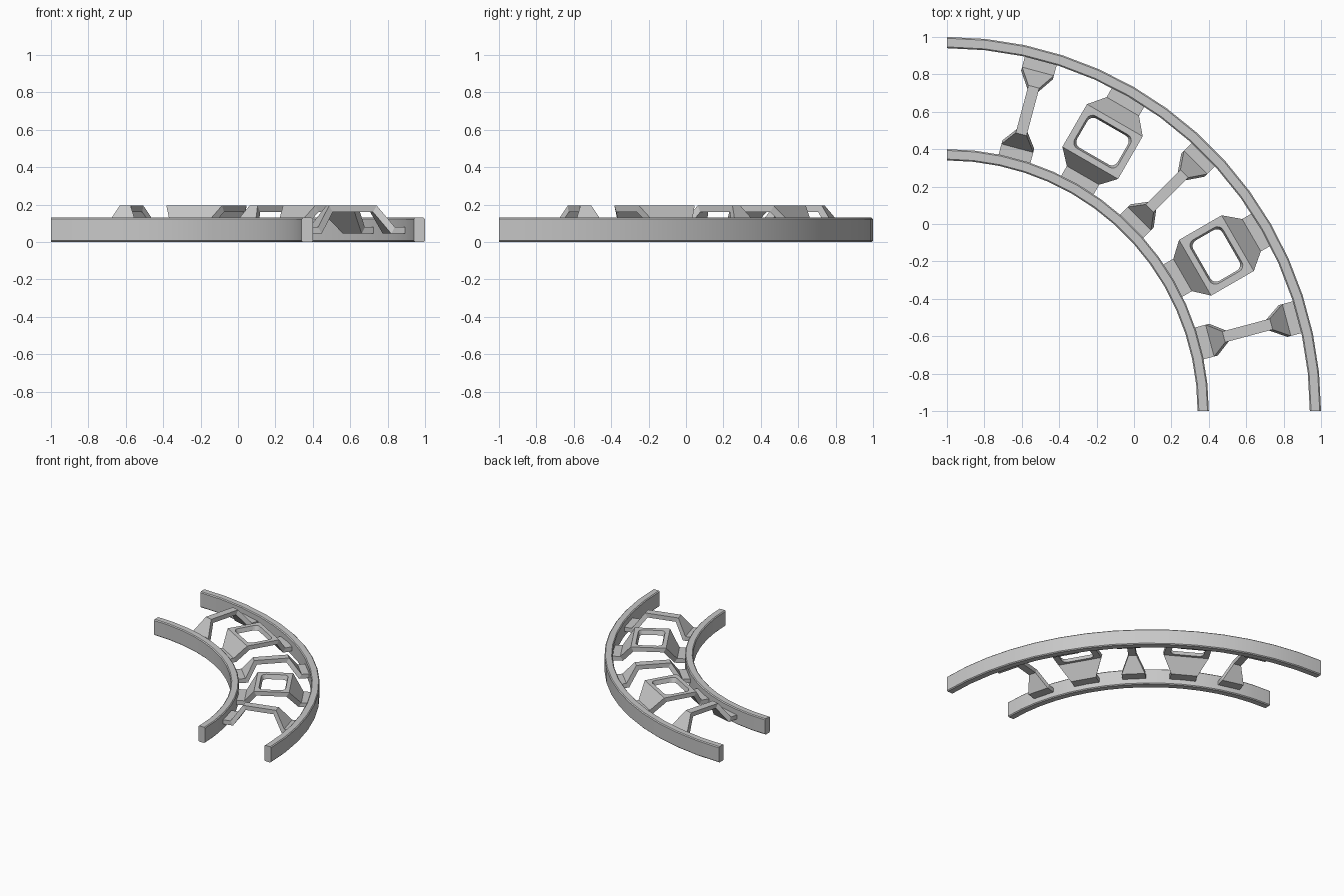
import bpy, bmesh, math
from mathutils import Matrix, Vector

cube = bpy.data.objects.get("Cube")
if cube:
    bpy.data.objects.remove(cube, do_unlink=True)

grey = bpy.data.materials.new("light_grey")
grey.use_nodes = True
COLOUR = (0.58, 0.58, 0.58, 1)
grey.diffuse_color = COLOUR
grey.node_tree.nodes["Principled BSDF"].inputs["Base Color"].default_value = COLOUR

# The quarter circle is centred on this corner
CENTRE = Matrix.Translation((-1, -1, 0))


def make_object(name, bm, matrix, smooth=False):
    bmesh.ops.recalc_face_normals(bm, faces=bm.faces)
    bm.transform(matrix)
    mesh = bpy.data.meshes.new(name)
    bm.to_mesh(mesh)
    bm.free()
    mesh.materials.append(grey)
    obj = bpy.data.objects.new(name, mesh)
    bpy.context.collection.objects.link(obj)
    if smooth:
        bpy.ops.object.select_all(action='DESELECT')
        obj.select_set(True)
        bpy.context.view_layer.objects.active = obj
        bpy.ops.object.shade_smooth_by_angle(angle=math.radians(30))
    return obj


def rail(name, r0, r1, height=0.13, c=0.007, steps=15):
    """Chamfered rectangular profile swept through a quarter turn."""
    profile = [(r0 + c, 0), (r1 - c, 0), (r1, c), (r1, height - c),
               (r1 - c, height), (r0 + c, height), (r0, height - c), (r0, c)]
    bm = bmesh.new()
    loops = []
    for i in range(steps + 1):
        a = math.pi / 2 * i / steps
        loops.append([bm.verts.new((r * math.cos(a), r * math.sin(a), z))
                      for r, z in profile])
    n = len(profile)
    for p, q in zip(loops, loops[1:]):
        for k in range(n):
            bm.faces.new((p[k], p[(k + 1) % n], q[(k + 1) % n], q[k]))
    bm.faces.new(loops[0])
    bm.faces.new(loops[-1])
    make_object(name, bm, CENTRE, smooth=True)


def window_loop(bm, mid, a, b, z, radius=0.035, cuts=4):
    """Rounded rectangle, returned as one list of vertices per corner."""
    corners = []
    for k, (sx, sy) in enumerate(((-1, -1), (1, -1), (1, 1), (-1, 1))):
        corner = []
        for j in range(cuts + 1):
            t = math.pi + math.pi / 2 * (k + j / cuts)
            corner.append(bm.verts.new((mid + sx * (a - radius) + radius * math.cos(t),
                                        sy * (b - radius) + radius * math.sin(t), z)))
        corners.append(corner)
    return corners


def bridge(name, angle, foot_w, top_w, window=False):
    """Folded plate that rises from the inner rail and drops to the outer one."""
    top, base, thick = 0.195, 0.08, 0.035
    # radius, half width, top height, radial shift of the underside
    stations = [(1.39, foot_w, base, 0), (1.455, foot_w, base, 0.02),
                (1.532, top_w, top, 0.02), (1.795, top_w, top, -0.02),
                (1.88, foot_w, base, -0.02), (1.95, foot_w, base, 0)]
    bm = bmesh.new()
    rows = []
    for r, w, z, shift in stations:
        rows.append([bm.verts.new(v) for v in (
            (r, -w, z), (r, w, z), (r + shift, w, z - thick), (r + shift, -w, z - thick))])
    for i, (p, q) in enumerate(zip(rows, rows[1:])):
        for k in range(4):
            if window and i == 2 and k in (0, 2):
                continue
            bm.faces.new((p[k], p[(k + 1) % 4], q[(k + 1) % 4], q[k]))
    bm.faces.new(rows[0])
    bm.faces.new(rows[-1])

    # Rounded opening through the raised middle
    if window:
        p, q = rows[2], rows[3]
        mid = (stations[2][0] + stations[3][0]) / 2
        upper = window_loop(bm, mid, 0.1, 0.135, top)
        lower = window_loop(bm, mid, 0.09, 0.125, top - thick)
        for outer, inner in (((p[0], q[0], q[1], p[1]), upper),
                             ((p[3], q[3], q[2], p[2]), lower)):
            for k in range(4):
                nxt = (k + 1) % 4
                for u, v in zip(inner[k], inner[k][1:]):
                    bm.faces.new((outer[k], u, v))
                bm.faces.new((outer[k], inner[k][-1], inner[nxt][0], outer[nxt]))
        up, low = sum(upper, []), sum(lower, [])
        for k in range(len(up)):
            n = (k + 1) % len(up)
            bm.faces.new((up[k], up[n], low[n], low[k]))
    make_object(name, bm, CENTRE @ Matrix.Rotation(math.radians(angle), 4, 'Z'))


# Curved side rails
rail("inner_rail", 1.34, 1.40)
rail("outer_rail", 1.94, 2.0)

# Narrow struts with flared feet
for number, angle in enumerate((15, 45, 75), 1):
    bridge(f"strut_{number}", angle, foot_w=0.088, top_w=0.03)

# Wide window frames with tapered feet
for number, angle in enumerate((30, 60), 1):
    bridge(f"window_frame_{number}", angle, foot_w=0.1, top_w=0.172, window=True)
